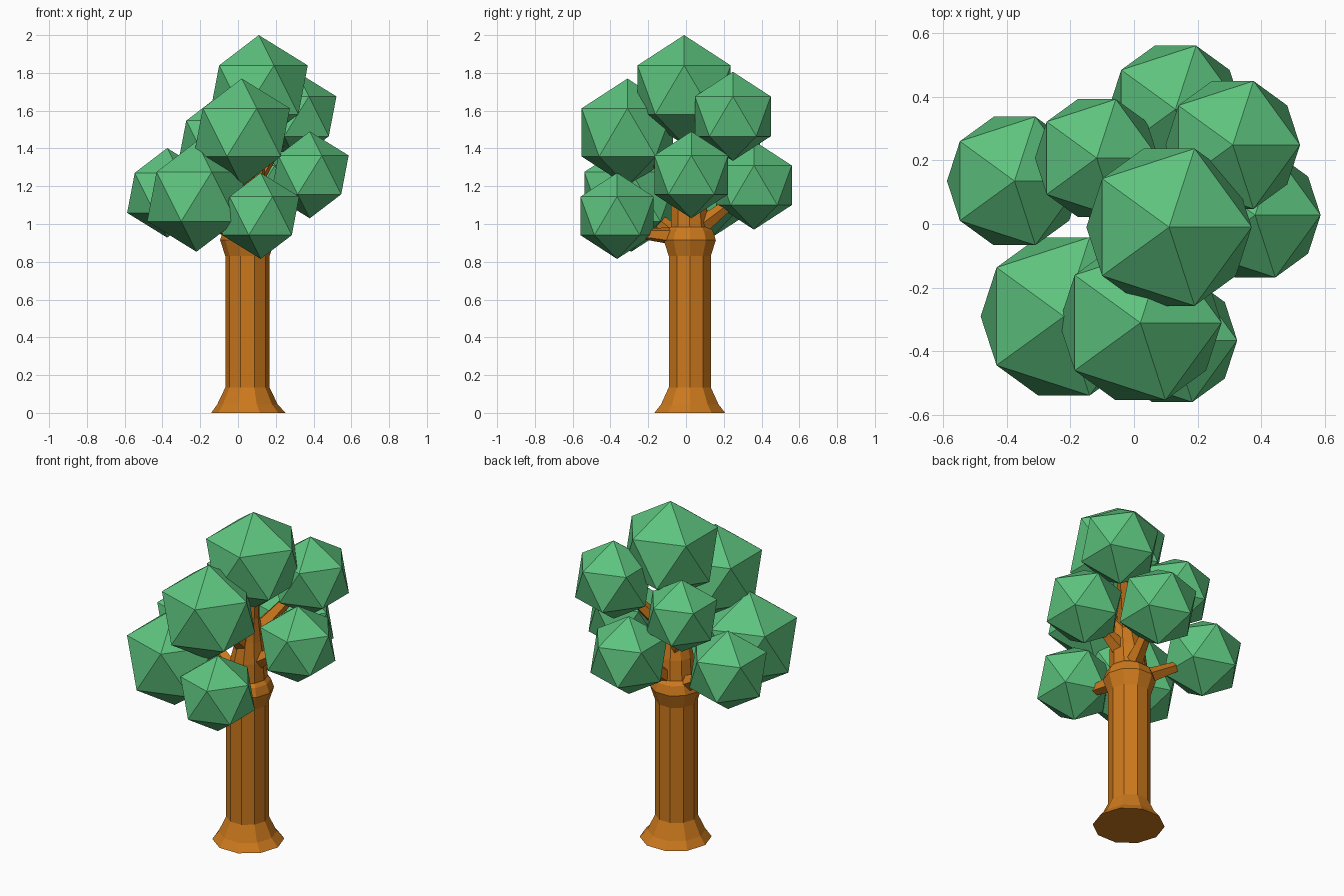
import bpy, bmesh, math
from mathutils import Vector

if "Cube" in bpy.data.objects:
    bpy.data.objects.remove(bpy.data.objects["Cube"])


def material(name, colour):
    m = bpy.data.materials.new(name)
    m.diffuse_color = (*colour, 1)
    m.use_nodes = True
    m.node_tree.nodes["Principled BSDF"].inputs["Base Color"].default_value = m.diffuse_color
    return m


bark = material("bark", (0.60, 0.19, 0.012))
leaf = material("leaf", (0.11, 0.55, 0.21))


def finish(bm, name, mat):
    bmesh.ops.recalc_face_normals(bm, faces=bm.faces)
    me = bpy.data.meshes.new(name)
    bm.to_mesh(me)
    bm.free()
    me.materials.append(mat)
    ob = bpy.data.objects.new(name, me)
    bpy.context.collection.objects.link(ob)
    return ob


def tube(name, path, sides, mat, level=False):
    """Loft rings of (x, y, z, radius); level keeps every ring horizontal."""
    bm = bmesh.new()
    pts = [Vector(p[:3]) for p in path]
    rings = []
    for i, p in enumerate(pts):
        d = pts[min(i + 1, len(pts) - 1)] - pts[max(i - 1, 0)]
        u, v = Vector((1, 0, 0)), Vector((0, 1, 0))
        if not level:
            u = d.cross(Vector((0, 0, 1))).normalized()
            v = d.cross(u).normalized()
        ring = []
        for k in range(sides):
            a = math.tau * k / sides
            ring.append(bm.verts.new(p + path[i][3] * (u * math.cos(a) + v * math.sin(a))))
        rings.append(ring)
    for a, b in zip(rings, rings[1:]):
        for k in range(sides):
            n = (k + 1) % sides
            bm.faces.new((a[k], a[n], b[n], b[k]))
    bm.faces.new(rings[0])
    bm.faces.new(rings[-1])
    return finish(bm, name, mat)


# Trunk: flared foot, straight shaft, collar, then a leaning leader
tube("trunk", [
    (0.055, 0.02, 0.00, 0.197), (0.05, 0.02, 0.045, 0.16),
    (0.05, 0.02, 0.135, 0.117), (0.05, 0.02, 0.83, 0.117),
    (0.05, 0.02, 0.915, 0.145), (0.05, 0.02, 0.965, 0.128),
    (0.055, 0.02, 0.985, 0.105), (0.06, 0.015, 1.10, 0.098),
    (0.07, 0.01, 1.22, 0.075), (0.09, 0.00, 1.36, 0.045),
    (0.11, -0.01, 1.52, 0.035)], 10, bark, level=True)

# Foliage: centre x, y, z, radius, and height where its branch leaves the trunk
clumps = {
    "top": (0.11, -0.01, 1.71, 0.29, None),
    "upper_front": (0.02, -0.31, 1.485, 0.285, 1.16),
    "left_front": (-0.22, -0.29, 1.145, 0.292, 0.88),
    "left_back": (-0.375, 0.135, 1.165, 0.237, 0.90),
    "low_front": (0.12, -0.365, 1.043, 0.228, 0.93),
    "right": (0.38, 0.028, 1.26, 0.23, 1.06),
    "upper_back_right": (0.31, 0.248, 1.57, 0.236, 1.20),
    "upper_back_left": (-0.117, 0.207, 1.45, 0.217, 1.12),
    "back": (0.13, 0.36, 1.205, 0.235, 0.94),
}
for name, (x, y, z, r, start) in clumps.items():
    bm = bmesh.new()
    bmesh.ops.create_icosphere(bm, subdivisions=1, radius=r)
    bmesh.ops.translate(bm, verts=bm.verts, vec=(x, y, z))
    finish(bm, "foliage_" + name, leaf)
    # Tapered branch reaching into the clump
    if start:
        a, b = Vector((0.06, 0.015, start)), Vector((x, y, z))
        if name == "low_front":
            b.z = 0.96
        tip = a.lerp(b, 0.8)
        tube("branch_" + name, [(*a, 0.06), (*a.lerp(b, 0.4), 0.04), (*tip, 0.025)], 5, bark)
